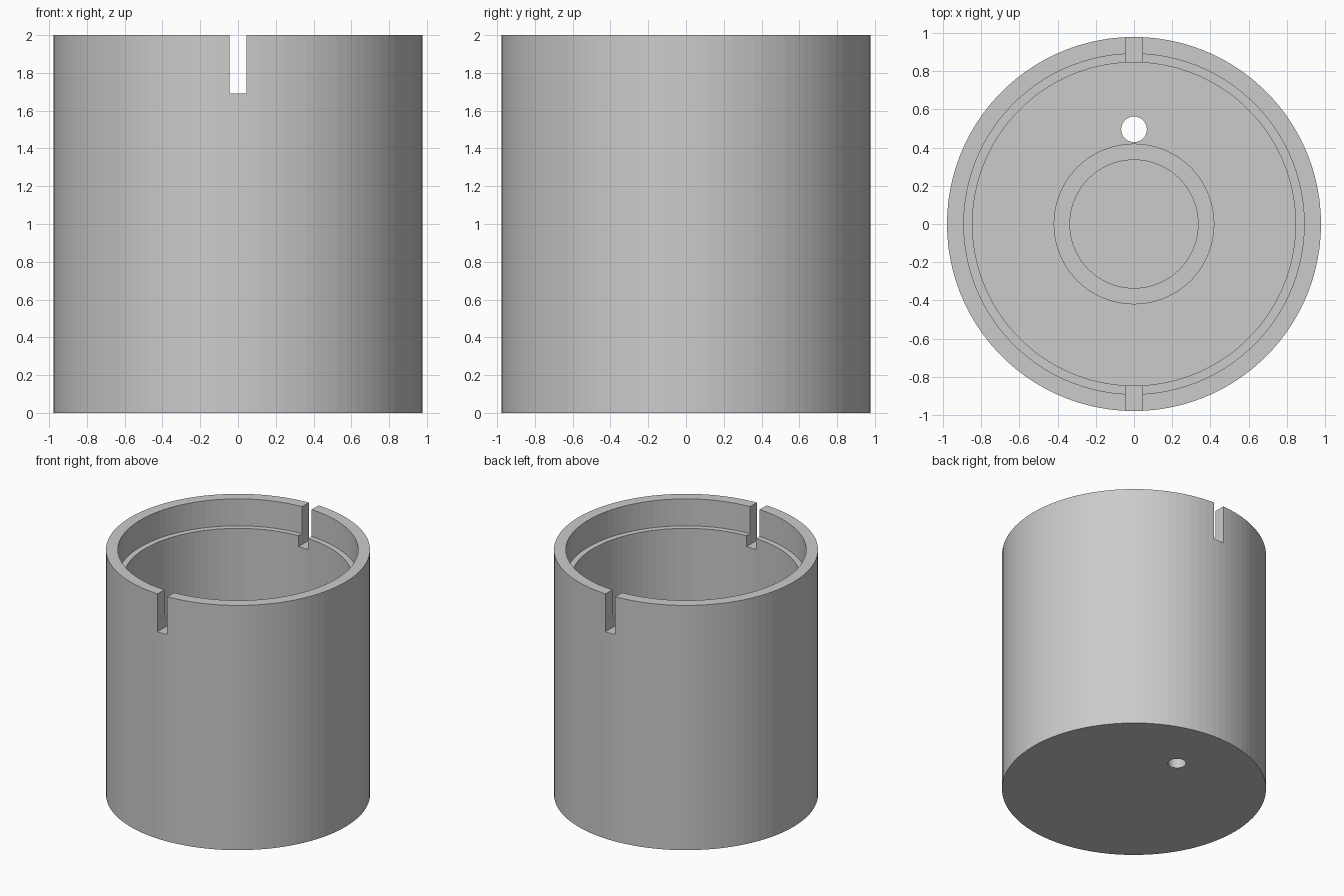
import bpy
import bmesh
from math import cos, sin, tau

old = bpy.data.objects.get("Cube")
if old:
    bpy.data.objects.remove(old, do_unlink=True)

SIDES = 100
OUTER, RIM, BORE = 0.978, 0.89, 0.845
TOP, LEDGE, SLOT_BASE, FLOOR = 2.0, 1.78, 1.69, 0.09
RING_OUTER, RING_INNER, RING_TOP = 0.42, 0.335, 0.3

grey = bpy.data.materials.new("light grey")
grey.use_nodes = True
colour = (0.6, 0.6, 0.6, 1)
grey.diffuse_color = colour
grey.node_tree.nodes["Principled BSDF"].inputs["Base Color"].default_value = colour


def finish(name, bm):
    bmesh.ops.recalc_face_normals(bm, faces=bm.faces)
    mesh = bpy.data.meshes.new(name)
    bm.to_mesh(mesh)
    bm.free()
    mesh.materials.append(grey)
    obj = bpy.data.objects.new(name, mesh)
    bpy.context.collection.objects.link(obj)
    return obj


def lathe(name, profile):
    """Turn a radius/height profile, closing both ends with a flat cap."""
    bm = bmesh.new()
    rings = [[bm.verts.new((r * cos(tau * i / SIDES), r * sin(tau * i / SIDES), z))
              for i in range(SIDES)] for r, z in profile]
    for a, b in zip(rings, rings[1:]):
        for i in range(SIDES):
            j = (i + 1) % SIDES
            bm.faces.new((a[i], a[j], b[j], b[i]))
    bm.faces.new(rings[0])
    bm.faces.new(rings[-1])
    return finish(name, bm)


def cut(target, cutter):
    cutter.hide_render = True
    cutter.hide_set(True)
    mod = target.modifiers.new(cutter.name, 'BOOLEAN')
    mod.operation = 'DIFFERENCE'
    mod.solver = 'EXACT'
    mod.object = cutter
    bpy.context.view_layer.objects.active = target
    bpy.ops.object.modifier_apply(modifier=mod.name)
    bpy.data.objects.remove(cutter, do_unlink=True)


# Cup with stepped rim, flat floor and a raised socket ring
cup = lathe("cup_body", [
    (OUTER, 0), (OUTER, TOP), (RIM, TOP), (RIM, LEDGE), (BORE, LEDGE),
    (BORE, FLOOR), (RING_OUTER, FLOOR), (RING_OUTER, RING_TOP),
    (RING_INNER, RING_TOP), (RING_INNER, FLOOR)])

# Front and back slots, cut in one pass across the rim
bm = bmesh.new()
bmesh.ops.create_cube(bm, size=1)
bmesh.ops.scale(bm, vec=(0.088, 3, 1), verts=bm.verts)
bmesh.ops.translate(bm, vec=(0, 0, SLOT_BASE + 0.5), verts=bm.verts)
cut(cup, finish("slot_cutter", bm))

# Drain hole through the floor behind the socket ring
bm = bmesh.new()
bmesh.ops.create_cone(bm, cap_ends=True, segments=48, radius1=0.067,
                      radius2=0.067, depth=1)
bmesh.ops.translate(bm, vec=(0, 0.495, 0), verts=bm.verts)
cut(cup, finish("hole_cutter", bm))
